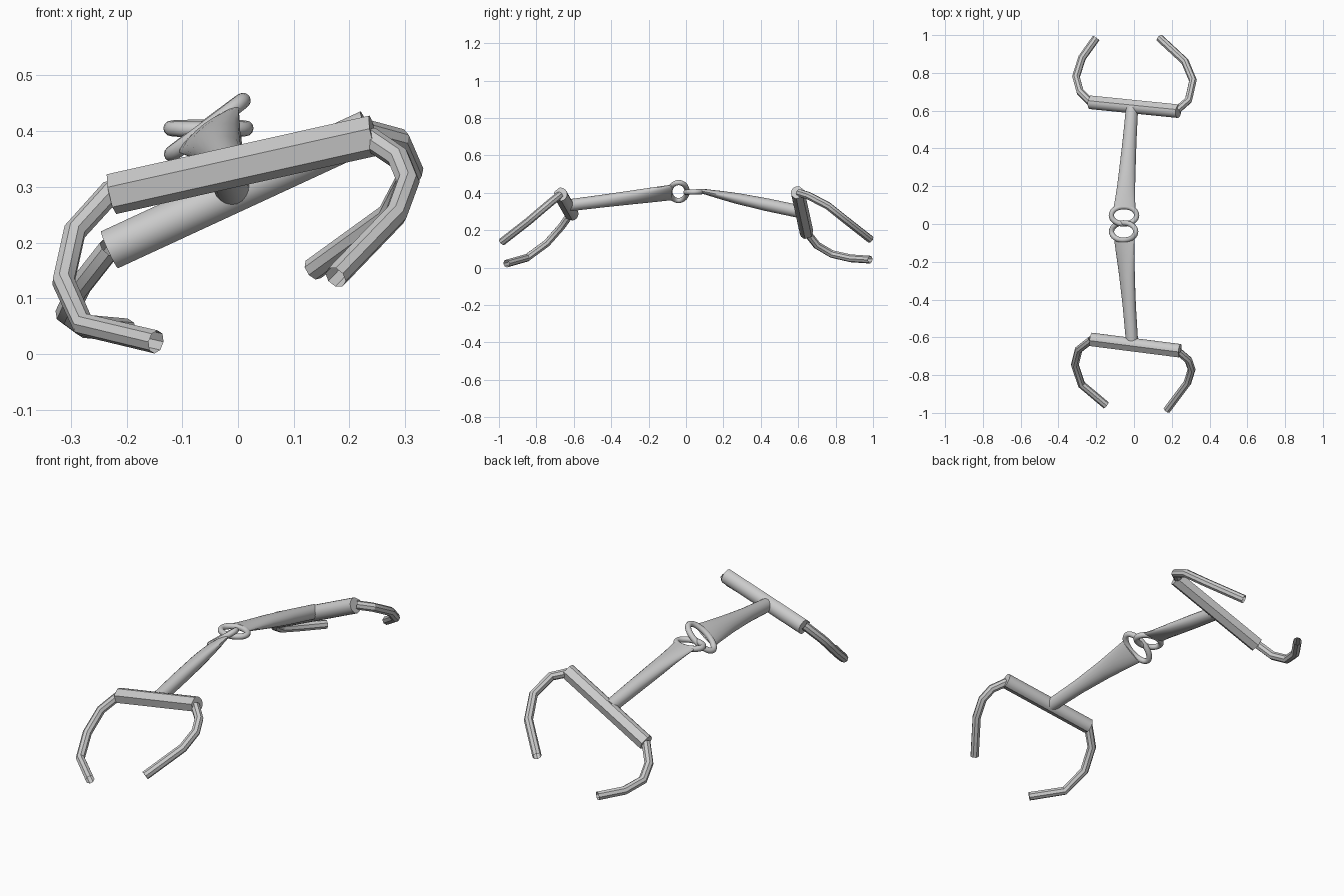
import bpy, bmesh
from math import cos, sin, pi, radians
from mathutils import Vector as V

if "Cube" in bpy.data.objects:
    bpy.data.objects.remove(bpy.data.objects["Cube"])


def loft(name, sections, cap=True, closed=False):
    """Skin a list of point loops into one object."""
    bm = bmesh.new()
    loops = [[bm.verts.new(p) for p in s] for s in sections]
    n = len(loops[0])
    pairs = list(zip(loops, loops[1:]))
    if closed:
        pairs.append((loops[-1], loops[0]))
    for a, b in pairs:
        for i in range(n):
            j = (i + 1) % n
            bm.faces.new((a[i], a[j], b[j], b[i]))
    if cap and not closed:
        bm.faces.new(loops[0][::-1])
        bm.faces.new(loops[-1])
    bmesh.ops.recalc_face_normals(bm, faces=bm.faces)
    me = bpy.data.meshes.new(name)
    bm.to_mesh(me)
    bm.free()
    ob = bpy.data.objects.new(name, me)
    bpy.context.collection.objects.link(ob)
    bpy.context.view_layer.objects.active = ob
    ob.select_set(True)
    bpy.ops.object.shade_smooth_by_angle(angle=radians(32))
    ob.select_set(False)
    return ob


def oval(c, u, v, a, b, n):
    return [c + u * a * cos(2 * pi * i / n) + v * b * sin(2 * pi * i / n) for i in range(n)]


def tube(name, pts, r, n=8, closed=False, ref=None):
    pts = [V(p) for p in pts]
    secs = []
    m = len(pts)
    # constant plane normal keeps the sweep free of twist
    ref = ref or (pts[2] - pts[0]).cross(pts[-1] - pts[2]).normalized()
    for i, p in enumerate(pts):
        a = pts[(i - 1) % m] if closed else pts[max(i - 1, 0)]
        b = pts[(i + 1) % m] if closed else pts[min(i + 1, m - 1)]
        t = (b - a).normalized()
        u = t.cross(ref).normalized()
        secs.append(oval(p, u, u.cross(t), r, r, n))
    return loft(name, secs, cap=False, closed=closed)


def crossbar(name, a, b, out, r=0.037):
    """Faceted on the outer side, rounded on the side facing the shank."""
    a, b = V(a), V(b)
    t = (b - a).normalized()
    o = V(out)
    o = (o - t * o.dot(t)).normalized()
    s = t.cross(o)
    angs = [-90, -30, 30] + list(range(90, 270, 18))
    prof = [(o * cos(radians(d)) + s * sin(radians(d))) * r for d in angs]
    return loft(name, [[a + p for p in prof], [b + p for p in prof]])


def shank(name, start, end, wide, profile):
    """Round at the crossbar, flaring and flattening towards the link."""
    start, end = V(start), V(end)
    t = (end - start).normalized()
    w = V(wide)
    w = (w - t * w.dot(t)).normalized()
    h = t.cross(w)
    return loft(name, [oval(start.lerp(end, k), w, h, a, b, 20) for k, a, b in profile])


def link(name, c, wide, along, a, b, r=0.014):
    w, l = V(wide).normalized(), V(along).normalized()
    return tube(name, oval(V(c), w, l, a, b, 32), r, 12, True, w.cross(l).normalized())


tilt = (0.8, 0, 0.6)
flat = (1, 0, 0)

# front half
crossbar("front_crossbar", (-0.227, -0.612, 0.287), (0.243, -0.672, 0.392), (0, -1, -0.15))
shank("front_shank", (-0.01, -0.63, 0.333), (-0.052, -0.078, 0.402), tilt,
      [(0, .032, .032), (.35, .036, .033), (.65, .047, .031), (.8, .055, .027),
       (.92, .062, .021), (1, .067, .014)])
link("front_link", (-0.055, -0.04, 0.407), tilt, (0, 1, 0.02), 0.08, 0.046)
tube("front_right_arm", [(0.235, -0.675, 0.388), (0.288, -0.72, 0.352), (0.305, -0.77, 0.31),
                         (0.283, -0.84, 0.25), (0.175, -0.984, 0.138)], 0.021)
tube("front_left_arm", [(-0.225, -0.612, 0.295), (-0.293, -0.665, 0.22), (-0.313, -0.745, 0.13),
                        (-0.278, -0.85, 0.053), (-0.147, -0.96, 0.022)], 0.021)

# back half
crossbar("back_crossbar", (-0.23, 0.645, 0.187), (0.235, 0.598, 0.402), (0, 1, -0.25))
shank("back_shank", (-0.01, 0.62, 0.297), (-0.05, 0.088, 0.409), flat,
      [(0, .032, .034), (.35, .037, .034), (.65, .044, .029), (.8, .048, .023),
       (.92, .053, .017), (1, .058, .013)])
link("back_link", (-0.053, 0.046, 0.405), flat, (0, 1, 0.04), 0.067, 0.046)
tube("back_right_arm", [(0.23, 0.605, 0.40), (0.288, 0.655, 0.385), (0.312, 0.76, 0.33),
                        (0.27, 0.86, 0.25), (0.135, 0.985, 0.152)], 0.021)
tube("back_left_arm", [(-0.23, 0.645, 0.19), (-0.285, 0.70, 0.12), (-0.307, 0.78, 0.073),
                       (-0.275, 0.88, 0.05), (-0.2, 0.985, 0.043)], 0.021)
